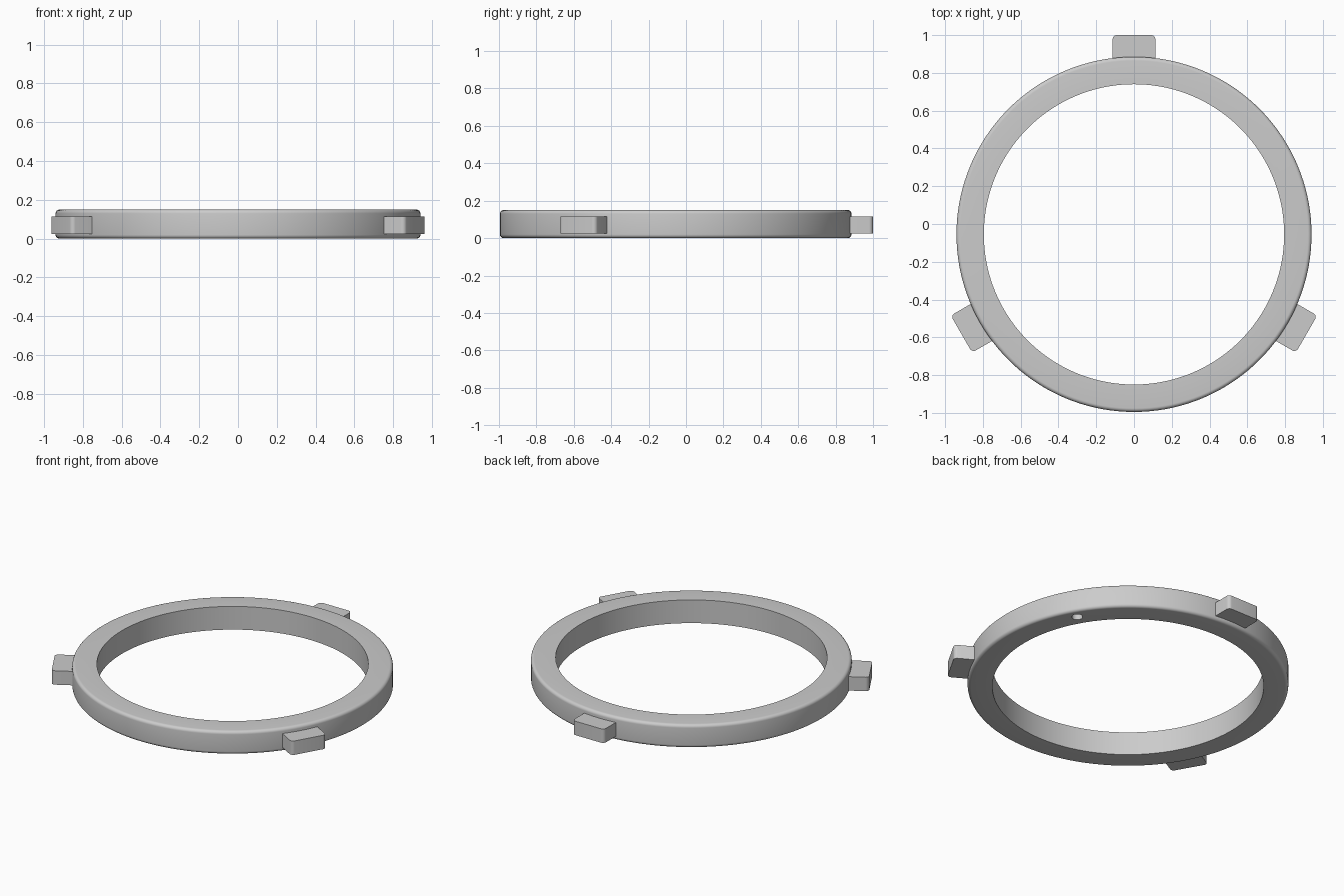
import bpy, bmesh
from math import sin, cos, pi, radians
from mathutils import Matrix, Vector

cube = bpy.data.objects.get("Cube")
if cube:
    bpy.data.objects.remove(cube, do_unlink=True)

CENTRE = Vector((0, -0.055, 0))
R_IN, R_OUT, HEIGHT, FILLET = 0.795, 0.94, 0.15, 0.02

grey = bpy.data.materials.new("plain grey")
grey.use_nodes = True
colour = (0.6, 0.6, 0.6, 1)
grey.diffuse_color = colour
grey.node_tree.nodes["Principled BSDF"].inputs["Base Color"].default_value = colour


def make_object(name, bm):
    bmesh.ops.recalc_face_normals(bm, faces=bm.faces)
    mesh = bpy.data.meshes.new(name)
    bm.to_mesh(mesh)
    bm.free()
    mesh.materials.append(grey)
    obj = bpy.data.objects.new(name, mesh)
    bpy.context.collection.objects.link(obj)
    obj.location = CENTRE
    return obj


def activate(obj):
    bpy.ops.object.select_all(action='DESELECT')
    obj.select_set(True)
    bpy.context.view_layer.objects.active = obj


def smooth(obj):
    activate(obj)
    bpy.ops.object.shade_smooth_by_angle(angle=radians(30))


def arc(cx, cy, r, start, steps=6):
    """Quarter circle, counter-clockwise from the start angle."""
    angles = [radians(start + 90 * i / steps) for i in range(steps + 1)]
    return [(cx + r * cos(a), cy + r * sin(a)) for a in angles]


# Ring: filleted cross-section spun round the axis
profile = [(R_IN, HEIGHT), (R_IN, 0)]
profile += arc(R_OUT - FILLET, FILLET, FILLET, -90)
profile += arc(R_OUT - FILLET, HEIGHT - FILLET, FILLET, 0)
bm = bmesh.new()
verts = [bm.verts.new((r, 0, z)) for r, z in profile]
edges = [bm.edges.new((v, verts[i - 1])) for i, v in enumerate(verts)]
bmesh.ops.spin(bm, geom=verts + edges, axis=(0, 0, 1), cent=(0, 0, 0),
               angle=2 * pi, steps=144, use_merge=True)
bmesh.ops.remove_doubles(bm, verts=bm.verts, dist=0.0001)
ring = make_object("ring", bm)

# Small blind hole in the underside
bm = bmesh.new()
spot = Matrix.Rotation(radians(30), 4, 'Z') @ Matrix.Translation((0.87, 0, 0))
bmesh.ops.create_cone(bm, cap_ends=True, segments=32, radius1=0.032,
                      radius2=0.032, depth=0.16, matrix=spot)
cutter = make_object("hole_cutter", bm)
cutter.hide_render = True
cut = ring.modifiers.new("hole", 'BOOLEAN')
cut.operation = 'DIFFERENCE'
cut.solver = 'EXACT'
cut.object = cutter
activate(ring)
bpy.ops.object.modifier_apply(modifier=cut.name)
bpy.data.objects.remove(cutter, do_unlink=True)
smooth(ring)

# Three tabs with rounded outer corners
TIP, HALF, ROUND = 1.055, 0.113, 0.022
outline = [(0.9, HALF), (0.9, -HALF)]
outline += arc(TIP - ROUND, ROUND - HALF, ROUND, -90)
outline += arc(TIP - ROUND, HALF - ROUND, ROUND, 0)
for name, angle in (("back_tab", 90), ("right_tab", 210), ("left_tab", 330)):
    bm = bmesh.new()
    base = bm.faces.new([bm.verts.new((x, y, 0.025)) for x, y in outline])
    top = bmesh.ops.extrude_face_region(bm, geom=[base], use_keep_orig=True)
    raised = [g for g in top["geom"] if isinstance(g, bmesh.types.BMVert)]
    bmesh.ops.translate(bm, verts=raised, vec=(0, 0, 0.09))
    tab = make_object(name, bm)
    tab.rotation_euler.z = radians(angle)
    smooth(tab)
